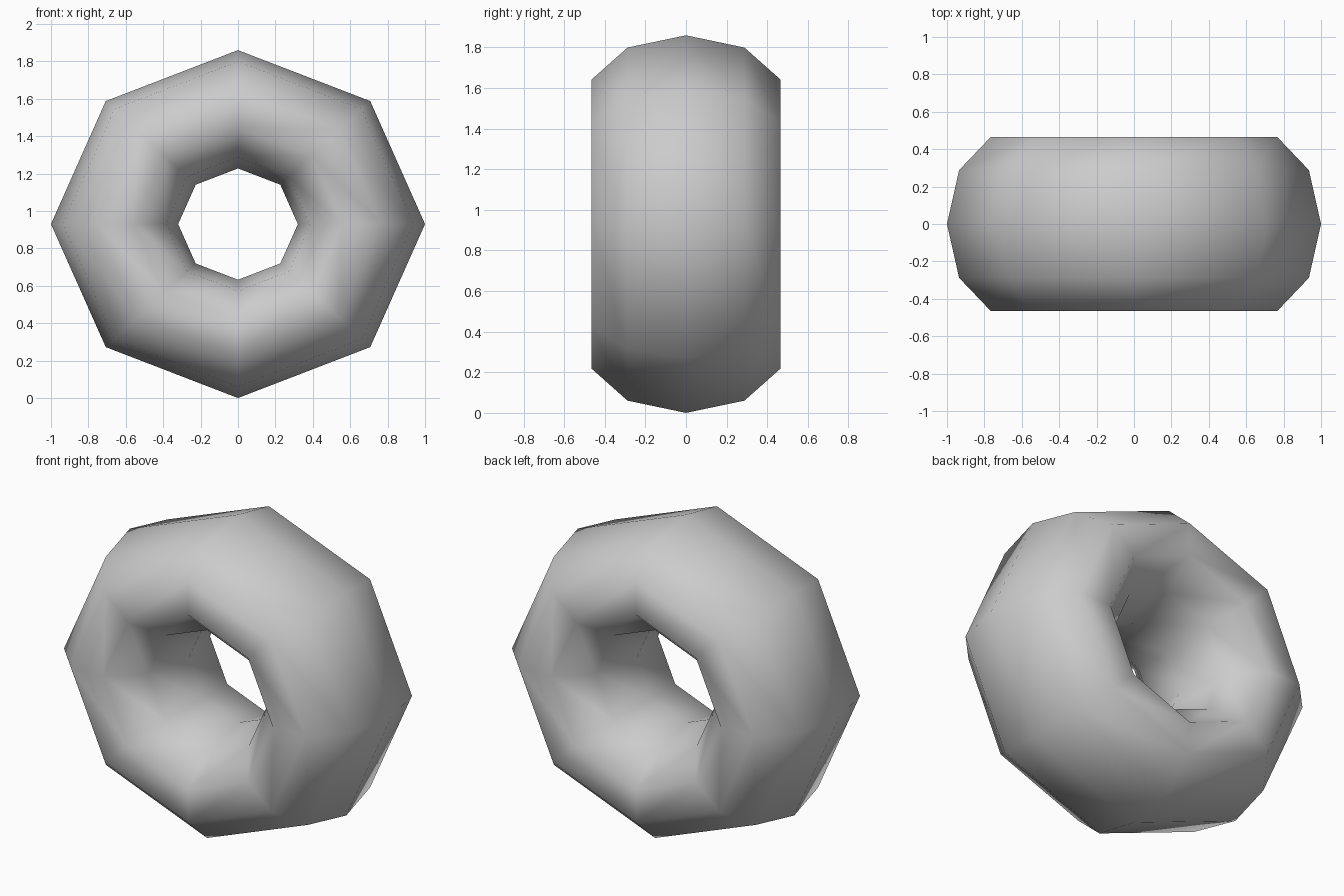
import bpy
from math import pi

if "Cube" in bpy.data.objects:
    bpy.data.objects.remove(bpy.data.objects["Cube"])

# Low-poly ring: 8 segments round, 10 sides in section, hole along y
bpy.ops.mesh.primitive_torus_add(
    major_segments=8, minor_segments=10,
    major_radius=0.66, minor_radius=0.34,
    location=(0, 0, 0.93), rotation=(pi / 2, 0, 0))
ring = bpy.context.object
ring.name = "ring"

# Slightly flattened in height, widened in depth
ring.scale = (1.0, 0.93, 0.49 / 0.34)
bpy.ops.object.transform_apply(location=False, rotation=True, scale=True)
bpy.ops.object.shade_smooth()
